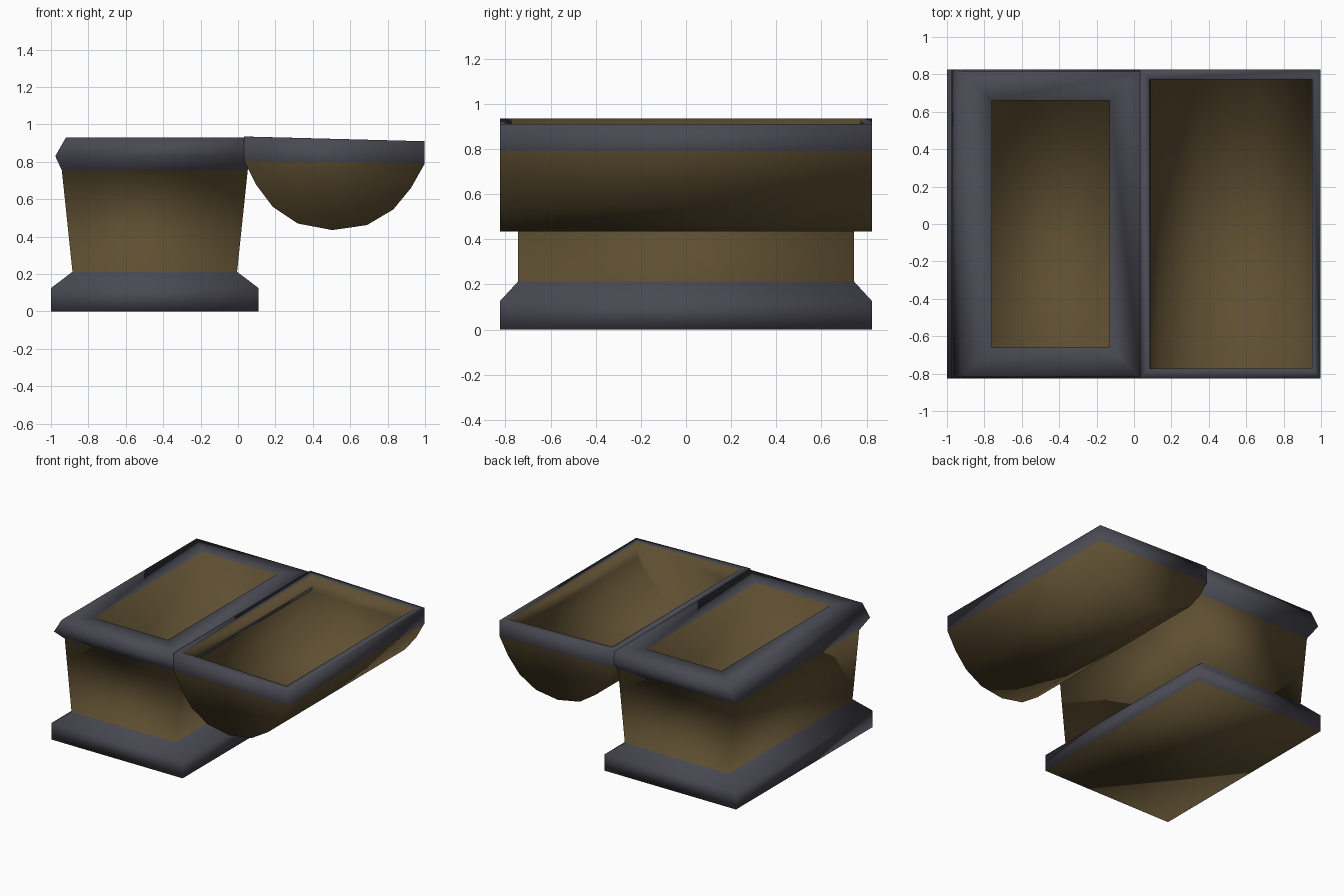
import bpy, bmesh
from mathutils import Vector

if "Cube" in bpy.data.objects:
    bpy.data.objects.remove(bpy.data.objects["Cube"])


def material(name, rgb):
    m = bpy.data.materials.new(name)
    m.diffuse_color = (*rgb, 1)
    m.use_nodes = True
    m.node_tree.nodes["Principled BSDF"].inputs["Base Color"].default_value = m.diffuse_color
    return m


WOOD = material("brown wood", (0.112, 0.078, 0.031))
IRON = material("dark grey iron", (0.066, 0.066, 0.085))


def loft(name, rings, mats, cap_first, cap_last):
    """Skin closed rings of points; mats gives 0 wood / 1 iron for each band."""
    bm = bmesh.new()
    loops = [[bm.verts.new(p) for p in r] for r in rings]
    for a, b, mi in zip(loops, loops[1:], mats):
        n = len(a)
        for i in range(n):
            j = (i + 1) % n
            bm.faces.new((a[i], a[j], b[j], b[i])).material_index = mi
    if cap_first:
        bm.faces.new(loops[0][::-1])
    if cap_last:
        bm.faces.new(loops[-1])
    return finish(name, bm)


def finish(name, bm):
    bmesh.ops.recalc_face_normals(bm, faces=bm.faces)
    me = bpy.data.meshes.new(name)
    for f in bm.faces:
        f.smooth = True
    bm.to_mesh(me)
    bm.free()
    me.materials.append(WOOD)
    me.materials.append(IRON)
    ob = bpy.data.objects.new(name, me)
    bpy.context.collection.objects.link(ob)
    return ob


# chest: foot, tapered body, bulged rim and open cavity
CX = -0.445


def rect(hx, hy, z):
    return [(CX - hx, -hy, z), (CX + hx, -hy, z), (CX + hx, hy, z), (CX - hx, hy, z)]


chest = [rect(0.555, 0.825, 0), rect(0.555, 0.825, 0.125), rect(0.44, 0.745, 0.212),
         rect(0.497, 0.745, 0.755), rect(0.532, 0.825, 0.83), rect(0.475, 0.815, 0.93),
         rect(0.315, 0.66, 0.93), rect(0.315, 0.66, 0.21)]
loft("chest_body", chest, [1, 1, 0, 1, 1, 1, 0], True, True)

# lid: half barrel lying open on its back, with an iron band around the rim
arc = [(0.033, 0.805), (0.095, 0.68), (0.185, 0.56), (0.32, 0.47), (0.505, 0.435),
       (0.69, 0.462), (0.83, 0.545), (0.925, 0.66), (0.998, 0.79)]
rim_l, rim_r = (0.033, 0.935), (0.998, 0.91)
mid = Vector((0.516, 0.86))
inner = [tuple(mid + (Vector(p) - mid) * 0.9) for p in arc]
in_l, in_r = (0.083, 0.934), (0.952, 0.911)

bm = bmesh.new()


def skin(profile, hy, iron_ends):
    """Half-barrel trough: curved sheet plus two end walls."""
    a, b = ([bm.verts.new((x, s * hy, z)) for x, z in profile] for s in (-1, 1))
    last = len(profile) - 2
    for i in range(last + 1):
        f = bm.faces.new((a[i], a[i + 1], b[i + 1], b[i]))
        f.material_index = int(iron_ends and i in (0, last))
    for v in (a, b):
        if iron_ends:
            bm.faces.new((v[0], v[1], v[-2], v[-1])).material_index = 1
            bm.faces.new(v[1:-1])
        else:
            bm.faces.new(v)
    return [a[0], a[-1], b[-1], b[0]]


outer_rim = skin([rim_l] + arc + [rim_r], 0.825, True)
inner_rim = skin([in_l] + inner + [in_r], 0.773, False)
for i in range(4):
    j = (i + 1) % 4
    f = bm.faces.new((outer_rim[i], outer_rim[j], inner_rim[j], inner_rim[i]))
    f.material_index = 1
finish("chest_lid", bm)
